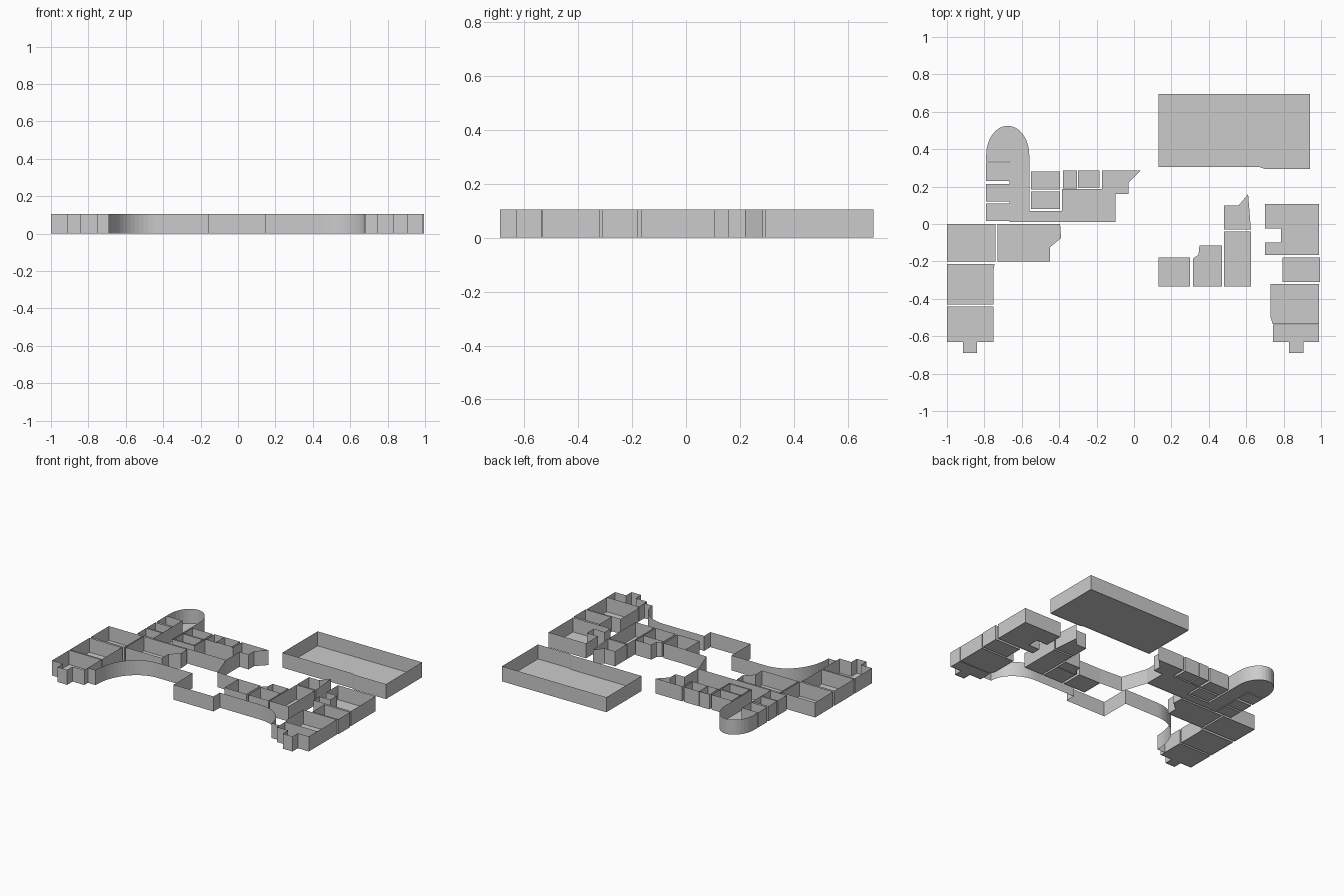
import bpy, math

H = 0.105   # wall height
F = 0.004   # floor level


def make(name, verts, faces):
    me = bpy.data.meshes.new(name)
    me.from_pydata(verts, [], faces)
    me.update()
    ob = bpy.data.objects.new(name, me)
    bpy.context.collection.objects.link(ob)
    return ob


def wall(name, pts, closed=False, z0=0.0):
    # thin upright sheet following a plan path
    n = len(pts)
    verts = [(x, y, z0) for x, y in pts] + [(x, y, H) for x, y in pts]
    last = n if closed else n - 1
    return make(name, verts, [(i, (i + 1) % n, (i + 1) % n + n, i + n) for i in range(last)])


def room(name, pts):
    # floor slab sheet with walls around its outline
    make(name + "_floor", [(x, y, F) for x, y in pts], [tuple(range(len(pts)))])
    wall(name + "_walls", pts, True)


def rect(x0, y0, x1, y1):
    return [(x0, y0), (x1, y0), (x1, y1), (x0, y1)]


def arc(cx, cy, rx, ry, a0, a1, n=16):
    return [(cx + rx * math.cos(math.radians(a0 + (a1 - a0) * i / n)),
             cy + ry * math.sin(math.radians(a0 + (a1 - a0) * i / n))) for i in range(n + 1)]


# separate large hall
room("hall", [(0.13, 0.305), (0.67, 0.305), (0.70, 0.295), (0.94, 0.295), (0.94, 0.695), (0.13, 0.695)])

# plain rectangular rooms
for i, r in enumerate([
    (-1, -0.2, -0.74, 0), 
    (-0.79, 0.23, -0.665, 0.33), (-0.79, 0.12, -0.665, 0.215), (-0.79, 0.015, -0.665, 0.11),
    (-0.55, 0.185, -0.395, 0.28), (-0.55, 0.08, -0.395, 0.175),
    (-0.38, 0.19, -0.305, 0.285), (-0.30, 0.195, -0.185, 0.285),
    (0.13, -0.335, 0.30, -0.18), (0.315, -0.335, 0.47, -0.2),
    (0.48, -0.335, 0.625, -0.04), (0.795, -0.31, 0.995, -0.18),
]):
    room("room_%02d" % (i + 1), rect(*r))

# left wing rooms
room("left_middle_room", [(-1, -0.43), (-0.75, -0.43), (-0.75, -0.24), (-0.745, -0.215), (-1, -0.215)])
room("left_front_room", [(-1, -0.63), (-0.915, -0.63), (-0.915, -0.69), (-0.84, -0.69), (-0.84, -0.63),
                         (-0.75, -0.63), (-0.75, -0.44), (-1, -0.44)])
room("left_lobby", [(-0.73, -0.2), (-0.45, -0.2), (-0.45, -0.125), (-0.39, -0.075), (-0.395, 0), (-0.73, 0)])

# corridor with round end, running into the central area
corridor = [(-0.665, 0.335), (-0.665, 0.01), (-0.1, 0.01), (-0.1, 0.16), (-0.03, 0.16), (-0.03, 0.22),
            (0.035, 0.285), (-0.17, 0.285), (-0.17, 0.187), (-0.385, 0.187), (-0.385, 0.07), (-0.56, 0.07)]
corridor += arc(-0.675, 0.37, 0.115, 0.155, 0, 180) + [(-0.79, 0.335)]
room("round_corridor", corridor)

# right wing rooms
room("nook_room", [(0.315, -0.2), (0.47, -0.2), (0.47, -0.115), (0.35, -0.115), (0.345, -0.165), (0.315, -0.185)])
room("pointed_room", [(0.48, -0.03), (0.625, -0.03), (0.61, 0.16), (0.56, 0.1), (0.48, 0.1)])
room("right_back_room", [(0.7, -0.165), (0.99, -0.165), (0.99, 0.107), (0.7, 0.107),
                         (0.7, -0.025), (0.785, -0.025), (0.785, -0.1), (0.7, -0.1)])
room("right_middle_room", [(0.73, -0.5), (0.742, -0.535), (0.99, -0.535), (0.99, -0.32), (0.73, -0.32)])
room("right_front_room", [(0.742, -0.537), (0.742, -0.63), (0.83, -0.63), (0.83, -0.69), (0.905, -0.69),
                          (0.905, -0.63), (0.99, -0.63), (0.99, -0.537)])

# curved front wall with the projecting entrance
front = [(-0.75, -0.59), (-0.69, -0.59)] + arc(-0.43, -0.58, 0.26, 0.305, 180, 90)
front += [(-0.16, -0.275), (-0.16, -0.485), (0.15, -0.485), (0.15, -0.415)]
front += arc(0.46, -0.6, 0.22, 0.185, 90, 0) + [(0.742, -0.6)]
wall("front_wall", front)

# walls closing the entrance court
wall("court_wall", [(-0.1, 0.01), (-0.04, -0.17), (0.13, -0.18)])
